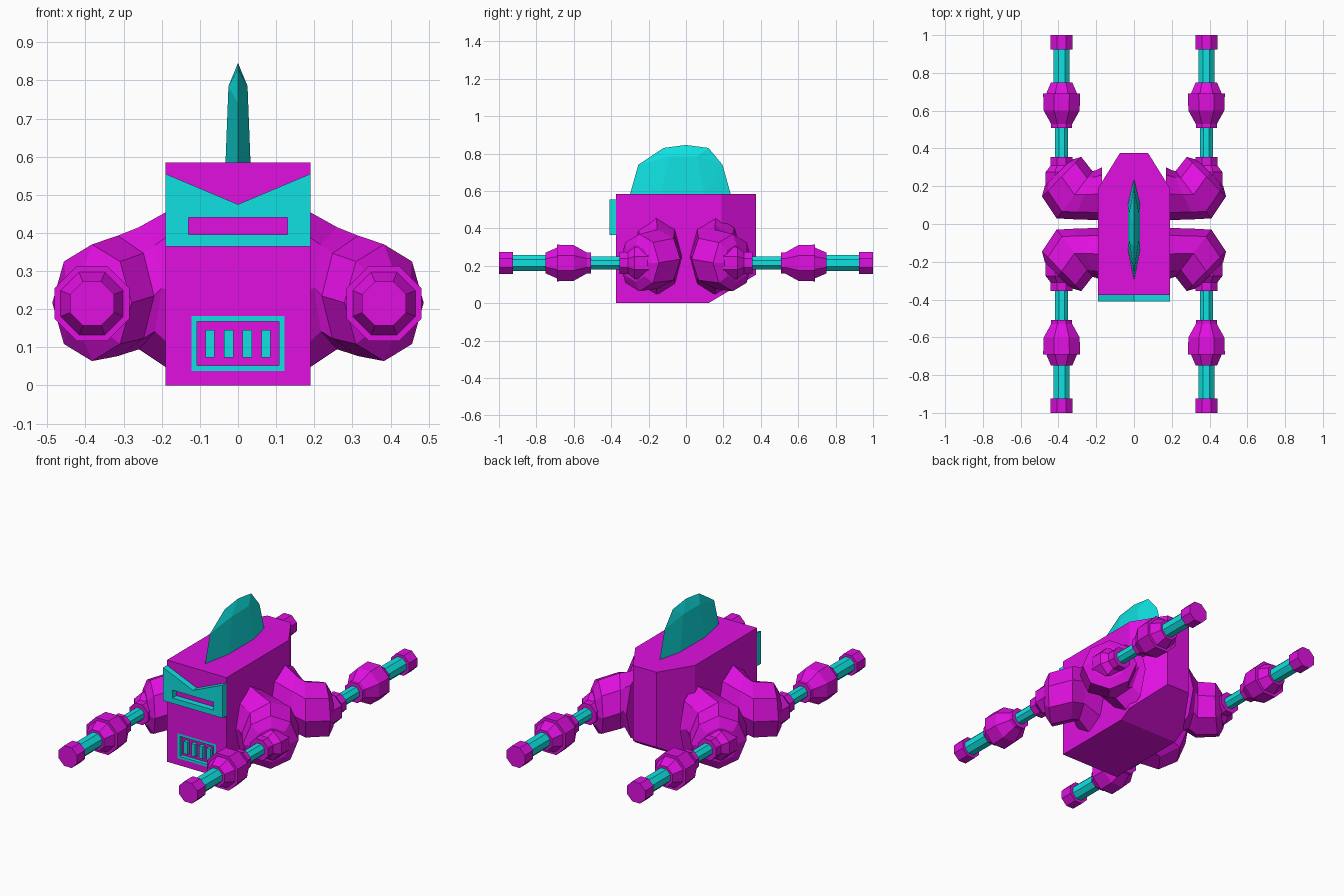
import bpy, bmesh, math
from mathutils import Vector

if "Cube" in bpy.data.objects:
    bpy.data.objects.remove(bpy.data.objects["Cube"])


def material(name, rgb):
    m = bpy.data.materials.new(name)
    m.diffuse_color = (*rgb, 1)
    m.use_nodes = True
    m.node_tree.nodes["Principled BSDF"].inputs["Base Color"].default_value = m.diffuse_color
    return m


MAGENTA = material("magenta", (0.75, 0.005, 0.75))
CYAN = material("cyan", (0.005, 0.75, 0.75))


def finish(name, bm, mat):
    bmesh.ops.recalc_face_normals(bm, faces=bm.faces)
    me = bpy.data.meshes.new(name)
    bm.to_mesh(me)
    bm.free()
    me.materials.append(mat)
    ob = bpy.data.objects.new(name, me)
    bpy.context.collection.objects.link(ob)
    return ob


def loft(name, rings, mat):
    """Skin closed rings of equal length and cap both ends."""
    bm = bmesh.new()
    loops = [[bm.verts.new(p) for p in r] for r in rings]
    n = len(loops[0])
    for a, b in zip(loops, loops[1:]):
        for i in range(n):
            j = (i + 1) % n
            bm.faces.new((a[i], a[j], b[j], b[i]))
    bm.faces.new(loops[0])
    bm.faces.new(loops[-1])
    return finish(name, bm, mat)


def plate(name, outline, y0, y1, mat):
    """Extrude an x-z outline from y0 to y1."""
    return loft(name, [[(x, y, z) for x, z in outline] for y in (y0, y1)], mat)


def rect(x0, x1, z0, z1):
    return [(x0, z0), (x1, z0), (x1, z1), (x0, z1)]


def cut(ob, outline, y0, y1):
    cutter = plate("cutter", outline, y0, y1, MAGENTA if ob.data.materials[0] == MAGENTA else CYAN)
    cutter.hide_render = True
    mod = ob.modifiers.new("cut", "BOOLEAN")
    mod.operation, mod.object, mod.solver = "DIFFERENCE", cutter, "EXACT"
    bpy.context.view_layer.objects.active = ob
    bpy.ops.object.modifier_apply(modifier=mod.name)
    bpy.data.objects.remove(cutter)


def hull(name, pts, mat):
    bm = bmesh.new()
    for p in pts:
        bm.verts.new(p)
    bmesh.ops.convex_hull(bm, input=bm.verts)
    bmesh.ops.dissolve_limit(bm, angle_limit=0.01, verts=bm.verts, edges=bm.edges)
    return finish(name, bm, mat)


# Body: box with tapered back and sloped lower rear
F, TOP = -0.375, 0.585
body_pts = []
for s in (-1, 1):
    body_pts += [(s * 0.19, F, 0), (s * 0.19, F, TOP), (s * 0.19, 0.19, TOP),
                 (s * 0.075, 0.375, TOP), (s * 0.19, 0.12, 0),
                 (s * 0.19, 0.19, 0.042), (s * 0.075, 0.375, 0.153)]
body = hull("body", body_pts, MAGENTA)
cut(body, rect(-0.122, 0.122, 0.038, 0.182), F - 0.05, F + 0.022)

# Chest grille: frame and four bars set in the pocket
frame = plate("grille_frame", rect(-0.122, 0.122, 0.038, 0.182), F, F + 0.022, CYAN)
cut(frame, rect(-0.108, 0.108, 0.052, 0.168), F - 0.05, F + 0.05)
for i in range(4):
    x = -0.073 + i * 0.0487
    plate("grille_bar", rect(x - 0.012, x + 0.012, 0.074, 0.145), F + 0.002, F + 0.024, CYAN)

# Face visor with V-shaped top and a slot
visor = plate("visor", [(-0.19, 0.365), (0.19, 0.365), (0.19, 0.555), (0, 0.475), (-0.19, 0.555)],
              -0.41, F, CYAN)
cut(visor, rect(-0.13, 0.13, 0.396, 0.441), -0.5, -0.3)

# Top fin: lens-shaped blade
fin = [(0, y, z) for y, z in ((-0.30, 0.58), (-0.255, 0.74), (-0.12, 0.83), (0, 0.846),
                              (0.12, 0.83), (0.195, 0.74), (0.24, 0.58))]
for s in (-1, 1):
    fin += [(s * 0.033, y, 0.58) for y in (-0.13, 0.1)]
    fin += [(s * 0.025, y, 0.785) for y in (-0.09, 0.06)]
hull("top_fin", fin, CYAN)

# Limbs: shared octagonal sections, mirrored to four corners
AX, AZ = 0.383, 0.215
TURN = [k * math.pi / 4 for k in range(8)]


def oval(c, u, rz, sx, sy):
    pts = [Vector(c) + Vector((u[0], u[1], 0)) * math.cos(t) + Vector((0, 0, rz)) * math.sin(t)
           for t in TURN]
    return [(p.x * sx, p.y * sy, p.z) for p in pts]


def turned(name, profile, mat, sx, sy):
    """Octagonal lathe along y at the limb axis; profile is (y, flat radius)."""
    k = 1 / math.cos(math.pi / 8)
    rings = [[(sx * (AX + r * k * math.cos(t + math.pi / 8)), sy * y,
               AZ + r * k * math.sin(t + math.pi / 8)) for t in TURN] for y, r in profile]
    loft(name, rings, mat)


SHOULDER = [((0.17, 0.16, 0.25), (0, -0.14), 0.215),
            ((0.26, 0.155, 0.255), (0.06, -0.13), 0.16),
            ((0.315, 0.155, 0.235), (0.095, -0.125), 0.158),
            ((0.383, 0.25, 0.217), (0.104, -0.105), 0.153),
            ((0.403, 0.27, 0.215), (0.07, -0.07), 0.10)]

for sx in (-1, 1):
    for sy in (-1, 1):
        tag = ("front" if sy < 0 else "back") + ("_right" if sx > 0 else "_left")
        loft(tag + "_shoulder", [oval(*s, sx, sy) for s in SHOULDER], MAGENTA)
        turned(tag + "_cuff", [(0.2, 0.085), (0.275, 0.085), (0.31, 0.058), (0.355, 0.058)],
               MAGENTA, sx, sy)
        turned(tag + "_inner_rod", [(0.33, 0.034), (0.53, 0.034)], CYAN, sx, sy)
        turned(tag + "_joint", [(0.507, 0.056), (0.53, 0.056), (0.60, 0.095), (0.69, 0.098),
                                (0.69, 0.082), (0.75, 0.056)], MAGENTA, sx, sy)
        turned(tag + "_outer_rod", [(0.73, 0.042), (0.94, 0.042)], CYAN, sx, sy)
        turned(tag + "_end_cap", [(0.925, 0.058), (1.0, 0.058)], MAGENTA, sx, sy)
